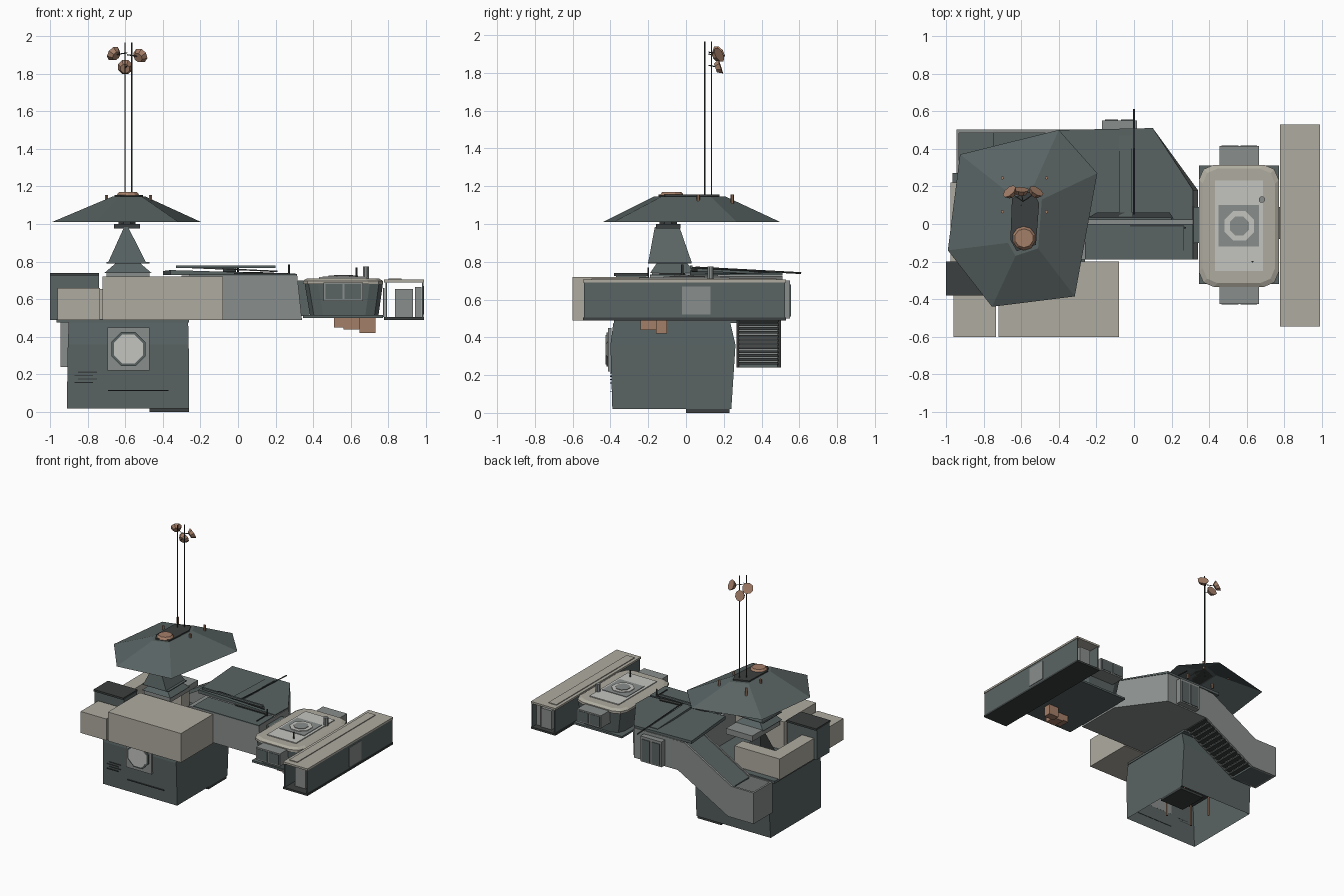
import bpy, bmesh, math
from mathutils import Vector

if "Cube" in bpy.data.objects:
    bpy.data.objects.remove(bpy.data.objects["Cube"])


def mat(name, r, g, b):
    m = bpy.data.materials.new(name)
    m.diffuse_color = (r, g, b, 1)
    m.use_nodes = True
    m.node_tree.nodes["Principled BSDF"].inputs["Base Color"].default_value = m.diffuse_color
    return m


DARK = mat("slate", 0.10, 0.125, 0.125)
BLACK = mat("charcoal", 0.045, 0.05, 0.05)
GREY = mat("grey", 0.25, 0.27, 0.26)
CREAM = mat("cream", 0.43, 0.41, 0.35)
PALE = mat("pale", 0.55, 0.56, 0.53)
BROWN = mat("copper", 0.37, 0.21, 0.14)


def loft(name, rings, m, bottom=True, top=True):
    """Join equal-sized rings of 3D points with flat faces."""
    bm = bmesh.new()
    vs = [[bm.verts.new(p) for p in r] for r in rings]
    n = len(rings[0])
    for a, b in zip(vs, vs[1:]):
        for i in range(n):
            j = (i + 1) % n
            bm.faces.new((a[i], a[j], b[j], b[i]))
    if bottom:
        bm.faces.new(vs[0][::-1])
    if top:
        bm.faces.new(vs[-1])
    bmesh.ops.recalc_face_normals(bm, faces=bm.faces)
    me = bpy.data.meshes.new(name)
    bm.to_mesh(me)
    bm.free()
    o = bpy.data.objects.new(name, me)
    me.materials.append(m)
    bpy.context.collection.objects.link(o)
    return o


def rect(x0, x1, y0, y1, z):
    return [(x0, y0, z), (x1, y0, z), (x1, y1, z), (x0, y1, z)]


def box(name, x0, x1, y0, y1, z0, z1, m):
    return loft(name, [rect(x0, x1, y0, y1, z0), rect(x0, x1, y0, y1, z1)], m)


def prism(name, pts, z0, z1, m, **k):
    return loft(name, [[(x, y, z) for x, y in pts] for z in (z0, z1)], m, **k)


def rod(name, p0, p1, r0, m, n=6, r1=None):
    """Tapered rod or disc between two points."""
    p0, p1 = Vector(p0), Vector(p1)
    q = (p1 - p0).to_track_quat('Z', 'Y')
    rings = []
    for p, r in ((p0, r0), (p1, r0 if r1 is None else r1)):
        rings.append([p + q @ Vector((r * math.cos(2 * math.pi * (i + .5) / n),
                                      r * math.sin(2 * math.pi * (i + .5) / n), 0)) for i in range(n)])
    return loft(name, rings, m)


def chamfered(x0, x1, y0, y1, c, z):
    d = c * 0.3
    return [(x0 + c, y0, z), (x1 - c, y0, z), (x1 - d, y0 + d, z), (x1, y0 + c, z),
            (x1, y1 - c, z), (x1 - d, y1 - d, z), (x1 - c, y1, z), (x0 + c, y1, z),
            (x0 + d, y1 - d, z), (x0, y1 - c, z), (x0, y0 + c, z), (x0 + d, y0 + d, z)]


# Ground storey: shell open at the bottom
loft("base_shell", [rect(-.91, -.26, -.39, .24, .02), rect(-.905, -.262, -.40, .262, .36),
                    rect(-.90, -.265, -.385, .235, .475)], DARK, bottom=False)
box("door_step", -.47, -.26, 0, .23, 0, .02, BLACK)
box("window_panel", -.695, -.47, -.412, -.395, .22, .45, GREY)
rod("round_window_frame", (-.583, -.405, .335), (-.583, -.422, .335), .098, DARK, 8)
rod("round_window", (-.583, -.41, .335), (-.583, -.426, .335), .084, PALE, 8)
for i in range(4):
    box("front_vent", -.87 + .02 * (i % 2), -.77 + .02 * (i % 2), -.402, -.395, .155 + .018 * i, .161 + .018 * i, BLACK)
box("front_slot", -.69, -.37, -.402, -.39, .112, .117, BLACK)
# Table inside the ground storey
box("table_top", -.72, -.45, -.2, .04, .2, .215, BLACK)
for x in (-.7, -.47):
    for y in (-.18, .02):
        rod("table_leg", (x, y, .03), (x, y, .2), .008, BROWN)

# Upper deck and its front boxes
box("deck", -.965, -.26, -.38, .27, .475, .495, DARK)
box("front_room", -.72, -.08, -.60, -.20, .49, .72, CREAM)
box("corner_planter", -.96, -.735, -.60, -.38, .49, .66, CREAM)
box("side_room", -1.0, -.74, -.37, -.21, .49, .725, DARK)
box("side_room_roof", -1.0, -.74, -.38, -.2, .725, .74, BLACK)
prism("terrace_parapet", [(-.975, -.21), (-.87, -.21), (-.87, .12), (-.58, .12), (-.58, .22), (-.975, .22)],
      .49, .655, CREAM)

# Staircase running down the back
def stair_wall(name, y0, y1):
    prof = [(-.945, .24), (-.72, .24), (-.28, .49), (-.18, .49), (-.18, .72), (-.34, .72), (-.75, .485), (-.945, .485)]
    loft(name, [[(x, y, z) for x, z in prof] for y in (y0, y1)], GREY)

stair_wall("stair_outer_wall", .485, .502)
stair_wall("stair_inner_wall", .268, .28)
box("stair_end_wall", -.945, -.93, .268, .502, .24, .485, GREY)
box("stair_landing", -.945, -.72, .27, .5, .24, .255, DARK)
for i in range(12):
    x, z = -.72 + .037 * i, .255 + .0205 * i
    box("stair_tread", x, x + .04, .28, .49, z, z + .015, BLACK)
loft("stair_cover", [[(x, y, z) for x, z in ((-.75, .475), (-.34, .71), (-.3, .71), (-.3, .7), (-.34, .7), (-.75, .465))]
                     for y in (.28, .49)], DARK)

# Main wing
wing = [(-.30, -.19), (.315, -.19), (.315, .18), (.10, .51), (-.30, .50)]
loft("wing_body", [[(x + (.025 if x > .3 else 0), y, .49) for x, y in wing], [(x, y, .725) for x, y in wing]], GREY)
loft("wing_roof", [[(-.36, .02, .728), (.31, .02, .728), (.315, .18, .728), (.10, .51, .728), (-.4, .5, .728)],
                   [(-.36, .02, .755), (.31, .02, .735), (.315, .18, .735), (.10, .51, .745), (-.4, .5, .75)]], DARK)
box("wing_front_roof", -.26, .315, -.19, .0, .725, .733, DARK)
loft("roof_plate", [[(-.25, .03, z), (.21, .03, z - .02), (.19, .06, z - .02), (-.2, .06, z)] for z in (.765, .772)], BLACK)
loft("roof_skylight", [[(-.08, .04, z), (-.01, .04, z), (-.01, .47, z - .015), (-.08, .47, z - .015)] for z in (.75, .765)], DARK)
box("roof_beam", -.33, .20, .02, .035, .765, .78, DARK)
rod("roof_pole", (0, .05, .77), (0, .61, .74), .005, BLACK)
rod("roof_upright", (.27, -.02, .73), (.27, -.02, .785), .006, BLACK)
box("roof_seam", -.02, .26, -.012, -.006, .73, .74, BLACK)
box("roof_seam", .26, .266, -.14, -.006, .73, .74, BLACK)
box("back_porch", -.17, .015, .50, .55, .50, .70, GREY)
for x in (-.155, -.07):
    box("back_door", x, x + .07, .545, .555, .51, .68, DARK)

# Tower neck: wedge on a flared foot
loft("neck_spike", [rect(-.66, -.51, -.17, 0, .49), rect(-.60, -.57, -.1, -.07, .68)], BLACK)
box("neck_plinth", -.70, -.47, -.18, .17, .70, .745, GREY)
loft("neck_foot", [rect(-.71, -.46, -.19, .05, .74), rect(-.64, -.53, -.15, .0, .80)], DARK)
box("neck_collar", -.70, -.47, -.2, .03, .79, .797, DARK)
loft("neck_wedge", [rect(-.69, -.49, -.2, .03, .797), rect(-.605, -.585, -.165, -.035, .985)], DARK)
box("neck_cap", -.66, -.52, -.16, -.03, .975, 1.0, BLACK)
rod("neck_joint", (-.59, -.095, 1.0), (-.59, -.095, 1.13), .05, BLACK, 8)

# Faceted canopy, open underneath
rim = [(-.99, -.14), (-.755, -.44), (-.315, -.385), (-.195, .27), (-.40, .50), (-.925, .37)]
crown = [(-.67, -.10), (-.63, -.17), (-.51, -.13), (-.49, .13), (-.53, .21), (-.66, .16)]
loft("canopy", [[(x, y, 1.01) for x, y in rim], [(x, y, 1.145) for x, y in crown]], DARK, bottom=False)
prism("canopy_hatch", [(-.585 + (x + .585) * .85, y * .85) for x, y in crown], 1.145, 1.155, BLACK)
rod("hatch_dish", (-.585, -.075, 1.152), (-.585, -.075, 1.17), .065, BROWN, 10, .05)
for x in (-.70, -.465):
    for y in (.065, .245):
        rod("canopy_peg", (x, y, 1.09), (x, y, 1.155), .009, BROWN)

# Masts with dishes
for x, y in ((-.60, .10), (-.565, .135)):
    rod("mast", (x, y, 1.14), (x, y, 1.965), .0035, BLACK)
for c, d in (((-.655, .165, 1.90), (-.55, .6, .45)), ((-.525, .165, 1.89), (.45, .7, .4)),
             ((-.60, .17, 1.83), (.05, .9, .3))):
    c, d = Vector(c), Vector(d).normalized()
    rod("mast_dish", c - d * .014, c + d * .014, .026, BROWN, 8, .042)
    rod("dish_arm", c, (-.59, .12, c.z + .01), .003, BLACK)

# Capsule room
box("capsule_link", .30, .38, -.10, .09, .51, .70, DARK)
loft("capsule_body", [chamfered(.385, .745, -.31, .29, .07, .50), chamfered(.355, .77, -.325, .305, .07, .68)], DARK)
loft("capsule_roof", [chamfered(.345, .77, -.335, .315, .08, .68), chamfered(.345, .77, -.335, .315, .08, .698),
                      chamfered(.365, .75, -.315, .295, .08, .71)], CREAM)
box("capsule_base", .345, .77, -.32, .31, .50, .515, DARK)
box("roof_panel", .43, .685, -.25, .23, .708, .717, PALE)
box("fan_plate", .45, .665, -.12, .1, .716, .721, GREY)
rod("fan", (.56, -.01, .72), (.56, -.01, .726), .085, PALE, 8)
rod("fan_hub", (.56, -.01, .725), (.56, -.01, .73), .055, GREY, 8)
rod("roof_vent", (.68, .13, .71), (.68, .13, .775), .018, GREY, 8)
rod("roof_pipe", (.63, -.2, .71), (.63, -.2, .77), .005, BLACK)
for y0, y1 in ((-.425, -.30), (.28, .415)):
    box("bay_window", .455, .665, y0, y1, .59, .69, GREY)
    yo = y0 if y0 < 0 else y1
    for x in (.465, .565):
        box("bay_pane", x, x + .09, yo - .003, yo + .003, .60, .68, DARK)
for x0, x1, z in ((.51, .56, .45), (.56, .645, .44), (.645, .73, .42)):
    box("underslung_crate", x0, x1, -.24 if x0 < .6 else -.16, -.15 if x0 < .6 else -.10, z, .505, BROWN)

# Long gallery: tube open at both ends
box("gallery_roof", .775, .99, -.545, .53, .69, .705, CREAM)
box("gallery_floor", .775, .99, -.545, .53, .49, .505, BLACK)
for x in (.783, .978):
    box("gallery_side", x, x + .008, -.54, .525, .50, .695, DARK)
box("gallery_roof_ridge", .80, .87, -.5, .48, .705, .711, CREAM)
box("gallery_window", .983, .99, -.02, .13, .52, .67, GREY)
box("gallery_door", .77, .78, -.08, .09, .505, .66, DARK)
for y in (-.48, .46):
    box("gallery_cabinet", .835, .93, y, y + .03, .505, .655, GREY)
    box("gallery_frame", .94, .975, y, y + .02, .505, .665, GREY)
